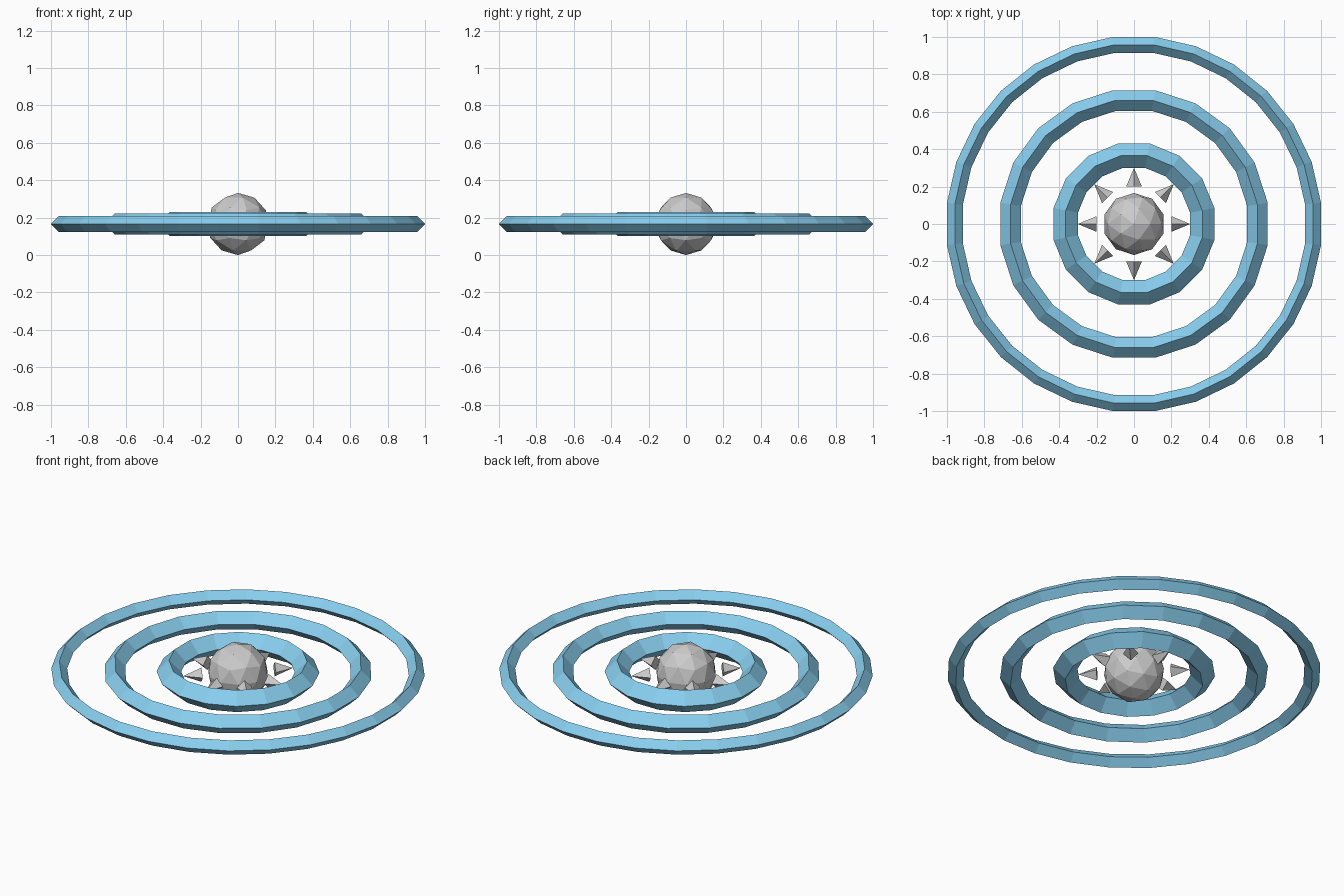
import bpy
from math import pi, cos, sin
from mathutils import Matrix

if "Cube" in bpy.data.objects:
    bpy.data.objects.remove(bpy.data.objects["Cube"])

CZ = 0.166  # height of the shared centre plane

blue = bpy.data.materials.new("ring_blue")
blue.diffuse_color = (0.25, 0.62, 0.86, 1)
blue.use_nodes = True
blue.node_tree.nodes["Principled BSDF"].inputs["Base Color"].default_value = blue.diffuse_color


# faceted core
bpy.ops.mesh.primitive_ico_sphere_add(subdivisions=2, radius=CZ, location=(0, 0, CZ))
bpy.context.object.name = "core"


# spikes pointing outward around the core
def spike(i, count=8, base=0.20, tip=0.30):
    a = 2 * pi * i / count
    mid = (base + tip) / 2
    bpy.ops.mesh.primitive_cone_add(
        vertices=4, radius1=0.042, radius2=0, depth=tip - base,
        location=(mid * cos(a), mid * sin(a), CZ), rotation=(0, pi / 2, a))
    bpy.context.object.name = f"spike_{i + 1}"


for i in range(8):
    spike(i)


# diamond-section rings with flats on the x and y axes
def ring(name, inner, outer, sides):
    half = pi / sides
    major, minor = (inner + outer) / 2, (outer - inner) / 2
    bpy.ops.mesh.primitive_torus_add(
        major_segments=sides, minor_segments=4, major_radius=major,
        minor_radius=minor, location=(0, 0, CZ))
    ob = bpy.context.object
    ob.name = name
    k = 1 / cos(half)  # measured radii are across the flats
    ob.data.transform(Matrix.Rotation(half, 4, "Z") @ Matrix.Diagonal((k, k, 1, 1)))
    ob.data.materials.append(blue)


ring("inner_ring", 0.30, 0.43, 16)
ring("middle_ring", 0.605, 0.715, 20)
ring("outer_ring", 0.915, 1.0, 28)
